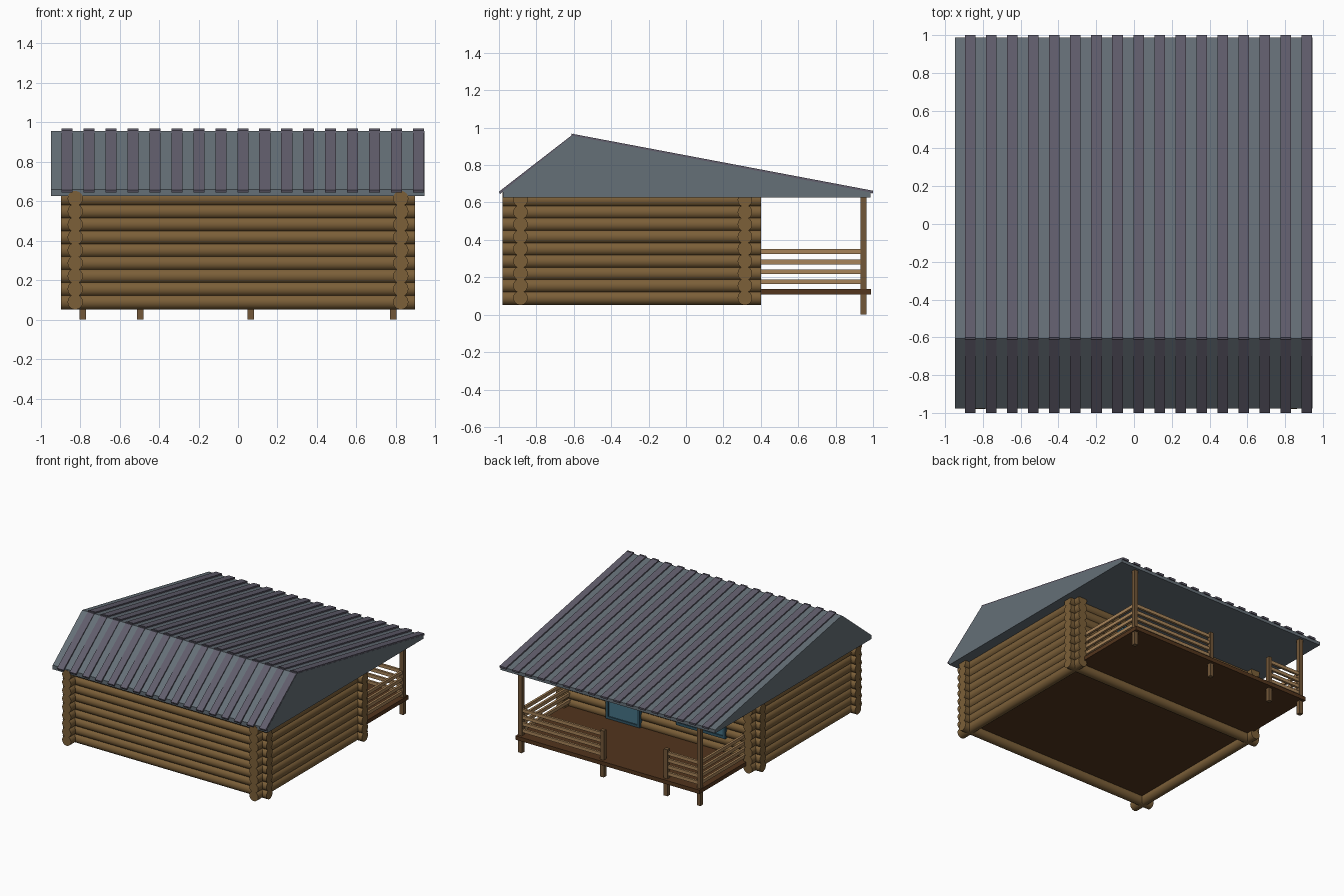
import bpy, bmesh, math
from mathutils import Matrix, Vector

if "Cube" in bpy.data.objects:
    bpy.data.objects.remove(bpy.data.objects["Cube"])


def material(name, rgb):
    m = bpy.data.materials.new(name)
    m.diffuse_color = (*rgb, 1)
    m.use_nodes = True
    m.node_tree.nodes["Principled BSDF"].inputs["Base Color"].default_value = m.diffuse_color
    return m


LOG = material("log_wood", (0.20, 0.115, 0.04))
POST = material("post_wood", (0.17, 0.095, 0.04))
RAIL = material("rail_wood", (0.39, 0.23, 0.10))
DECK = material("deck_wood", (0.085, 0.035, 0.012))
SHEET = material("roof_sheet", (0.13, 0.16, 0.185))
RIB = material("roof_rib", (0.12, 0.11, 0.15))
FRAME = material("frame_blue", (0.03, 0.09, 0.13))
GLASS = material("panel_blue", (0.06, 0.17, 0.24))


def finish(name, bm, mat):
    bmesh.ops.recalc_face_normals(bm, faces=bm.faces)
    mesh = bpy.data.meshes.new(name)
    bm.to_mesh(mesh)
    bm.free()
    mesh.materials.append(mat)
    ob = bpy.data.objects.new(name, mesh)
    bpy.context.collection.objects.link(ob)
    return ob


def add_box(bm, x0, x1, y0, y1, z0, z1):
    size = Matrix.Diagonal((x1 - x0, y1 - y0, z1 - z0, 1))
    mid = Matrix.Translation(((x0 + x1) / 2, (y0 + y1) / 2, (z0 + z1) / 2))
    bmesh.ops.create_cube(bm, size=1, matrix=mid @ size)


def boxes(name, mat, *dims):
    bm = bmesh.new()
    for d in dims:
        add_box(bm, *d)
    return finish(name, bm, mat)


def add_prism(bm, profile, x0, x1):
    """Extrude a (y, z) profile along x."""
    face = bm.faces.new([bm.verts.new((x0, y, z)) for y, z in profile])
    out = bmesh.ops.extrude_face_region(bm, geom=[face])
    verts = [v for v in out["geom"] if isinstance(v, bmesh.types.BMVert)]
    bmesh.ops.translate(bm, verts=verts, vec=(x1 - x0, 0, 0))


def log_wall(name, along_x, centre, length):
    """Nine stacked round logs."""
    bm = bmesh.new()
    axis = 'Y' if along_x else 'X'
    rot = Matrix.Rotation(math.pi / 2, 4, axis)
    for i in range(9):
        pos = Matrix.Translation((*centre, 0.09 + 0.0655 * i))
        bmesh.ops.create_cone(bm, cap_ends=True, segments=16, radius1=0.039,
                              radius2=0.039, depth=length, matrix=pos @ rot)
    ob = finish(name, bm, LOG)
    bpy.ops.object.select_all(action='DESELECT')
    ob.select_set(True)
    bpy.context.view_layer.objects.active = ob
    bpy.ops.object.shade_smooth_by_angle(angle=math.radians(40))


# Log walls crossing at the corners
log_wall("front_log_wall", True, (0, -0.885), 1.795)
log_wall("back_log_wall", True, (0, 0.315), 1.795)
log_wall("left_log_wall", False, (-0.825, -0.29), 1.38)
log_wall("right_log_wall", False, (0.825, -0.29), 1.38)

# House floor and porch deck
boxes("house_floor", DECK, (-0.825, 0.825, -0.885, 0.315, 0.107, 0.137))
boxes("porch_deck", DECK, (-0.81, 0.81, 0.315, 0.988, 0.107, 0.138))

# Porch posts: tall at the corners, short beside the entrance gap
PY, W = 0.949, 0.016
for name, x, top in (("left_corner_post", -0.787, 0.64), ("left_gate_post", -0.495, 0.37),
                     ("right_gate_post", 0.065, 0.37), ("right_corner_post", 0.787, 0.64)):
    boxes(name, POST, (x - W, x + W, PY - W, PY + W, 0, top))

# Porch rails, four per bay
RZ = [(z - 0.013, z + 0.013) for z in (0.176, 0.23, 0.282, 0.337)]
for side, s in (("left", -0.787), ("right", 0.787)):
    boxes(side + "_side_rails", RAIL, *[(s - 0.009, s + 0.009, 0.33, PY, *z) for z in RZ])
for side, a, b in (("left", -0.787, -0.495), ("right", 0.065, 0.787)):
    boxes(side + "_back_rails", RAIL, *[(a, b, PY - 0.009, PY + 0.009, *z) for z in RZ])


# Framed door and window on the porch wall
def framed(name, x0, x1, z0, z1, bars):
    t = 0.022
    parts = [(x0, x0 + t, 0.3, 0.368, z0, z1), (x1 - t, x1, 0.3, 0.368, z0, z1),
             (x0, x1, 0.3, 0.368, z0, z0 + t), (x0, x1, 0.3, 0.368, z1 - t, z1)]
    parts += [(x - t / 2, x + t / 2, 0.3, 0.365, z0, z1) for x in bars]
    boxes(name + "_frame", FRAME, *parts)
    boxes(name + "_panel", GLASS, (x0 + t / 2, x1 - t / 2, 0.3, 0.36, z0 + t / 2, z1 - t / 2))


framed("door", 0.15, 0.45, 0.135, 0.57, [])
framed("window", -0.6, -0.17, 0.25, 0.55, [-0.385])

# Roof body with gable ends and flat underside
bm = bmesh.new()
add_prism(bm, [(-0.978, 0.627), (0.987, 0.627), (0.987, 0.654),
               (-0.607, 0.957), (-0.978, 0.660)], -0.948, 0.945)
finish("roof_body", bm, SHEET)

# Raised roof ribs on both slopes
for name, profile in (
        ("front_roof_ribs", [(-0.6, 0.968), (-1.0, 0.658), (-0.995, 0.645), (-0.6, 0.95)]),
        ("back_roof_ribs", [(-0.612, 0.968), (1.0, 0.663), (0.998, 0.648), (-0.612, 0.95)])):
    bm = bmesh.new()
    for i in range(17):
        x = -0.867 + 0.1114 * i
        add_prism(bm, profile, x - 0.028, x + 0.028)
    finish(name, bm, RIB)
